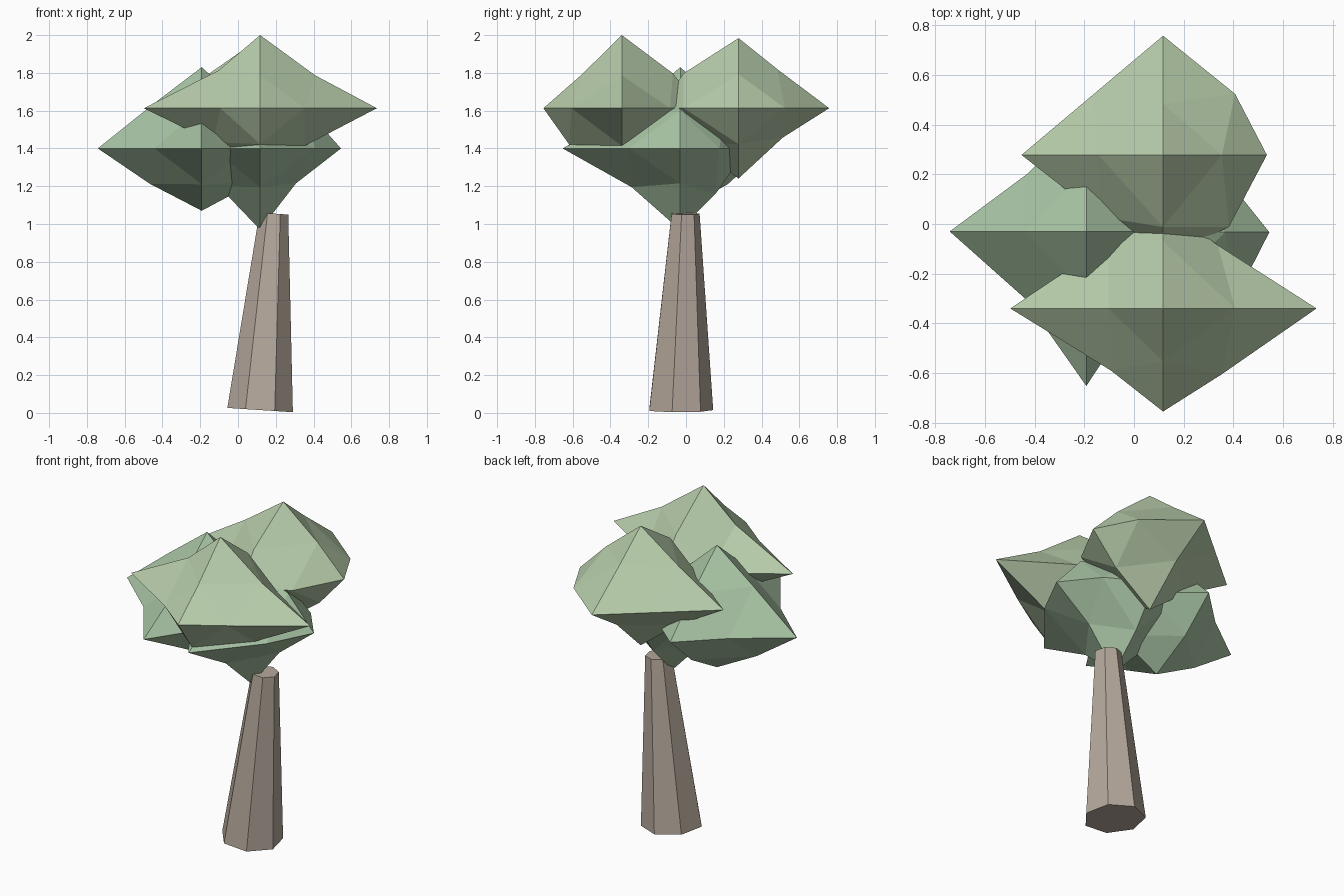
import bpy, bmesh, math
from mathutils import Vector

if "Cube" in bpy.data.objects:
    bpy.data.objects.remove(bpy.data.objects["Cube"])


def material(name, color):
    m = bpy.data.materials.new(name)
    m.diffuse_color = (*color, 1)
    m.use_nodes = True
    m.node_tree.nodes["Principled BSDF"].inputs["Base Color"].default_value = m.diffuse_color
    return m


def finish(bm, name, mat):
    bmesh.ops.recalc_face_normals(bm, faces=bm.faces)
    mesh = bpy.data.meshes.new(name)
    bm.to_mesh(mesh)
    bm.free()
    mesh.materials.append(mat)
    bpy.context.collection.objects.link(bpy.data.objects.new(name, mesh))


bark = material("bark", (0.46, 0.39, 0.33))
light_leaf = material("light_leaf", (0.47, 0.60, 0.40))
dark_leaf = material("dark_leaf", (0.39, 0.55, 0.37))

AXES = {"R": Vector((1, 0, 0)), "L": Vector((-1, 0, 0)),
        "B": Vector((0, 1, 0)), "F": Vector((0, -1, 0)),
        "T": Vector((0, 0, 1)), "D": Vector((0, 0, -1))}
PAIRS = ["RB", "RF", "LB", "LF", "RT", "RD", "LT", "LD", "BT", "BD", "FT", "FD"]


def leaf_clump(name, centre, radii, mids, mat):
    """Octahedron split once: six tips and twelve pulled-in edge points."""
    bm = bmesh.new()
    c = Vector(centre)
    v = {k: bm.verts.new(c + AXES[k] * r) for k, r in zip(AXES, radii)}
    for p, (a, b) in zip(PAIRS, mids):
        v[p] = bm.verts.new(c + AXES[p[0]] * a + AXES[p[1]] * b)
    for x in "RL":
        for y in "BF":
            for z in "TD":
                xy, xz, yz = v[x + y], v[x + z], v[y + z]
                for tri in ((v[x], xy, xz), (v[y], xy, yz), (v[z], xz, yz), (xy, yz, xz)):
                    bm.faces.new(tri)
    finish(bm, name, mat)


# Leaning seven-sided tapered trunk
bm = bmesh.new()
rings = []
for cx, cy, cz, r in ((0.117, -0.034, 0.015, 0.178), (0.19, -0.006, 1.055, 0.078)):
    ring = []
    for i in range(7):
        a = math.pi / 2 + i * math.tau / 7
        dx = r * math.cos(a)
        ring.append(bm.verts.new((cx + dx, cy + r * math.sin(a), cz - 0.065 * dx)))
    rings.append(ring)
low, high = rings
for i in range(7):
    j = (i + 1) % 7
    bm.faces.new((low[i], low[j], high[j], high[i]))
bm.faces.new(low)
bm.faces.new(high)
finish(bm, "trunk", bark)

# Upper clumps; radii run right, left, back, front, top, bottom
leaf_clump("front_foliage", (0.117, -0.34, 1.613),
           (0.618, 0.615, 0.42, 0.415, 0.387, 0.375),
           [(.22, .255), (.235, .266), (.22, .265), (.21, .25),
            (.29, .175), (.235, .20), (.22, .20), (.25, .18),
            (.27, .185), (.24, .18), (.213, .177), (.28, .19)], light_leaf)
leaf_clump("back_foliage", (0.117, 0.278, 1.613),
           (0.418, 0.57, 0.48, 0.42, 0.371, 0.372),
           [(.29, .246), (.265, .29), (.285, .24), (.25, .25),
            (.237, .18), (.25, .19), (.26, .19), (.25, .18),
            (.205, .207), (.235, .155), (.29, .185), (.25, .19)], light_leaf)

# Lower clumps
leaf_clump("left_foliage", (-0.192, -0.03, 1.40),
           (0.50, 0.55, 0.46, 0.622, 0.43, 0.33),
           [(.25, .25), (.24, .26), (.24, .23), (.25, .267),
            (.24, .21), (.28, .18), (.25, .24), (.275, .187),
            (.24, .22), (.25, .19), (.25, .22), (.26, .19)], dark_leaf)
leaf_clump("lower_foliage", (0.117, -0.033, 1.40),
           (0.428, 0.48, 0.36, 0.62, 0.30, 0.43),
           [(.26, .21), (.29, .27), (.25, .25), (.25, .25),
            (.25, .20), (.19, .185), (.24, .19), (.22, .20),
            (.24, .20), (.19, .24), (.25, .20), (.255, .205)], dark_leaf)
